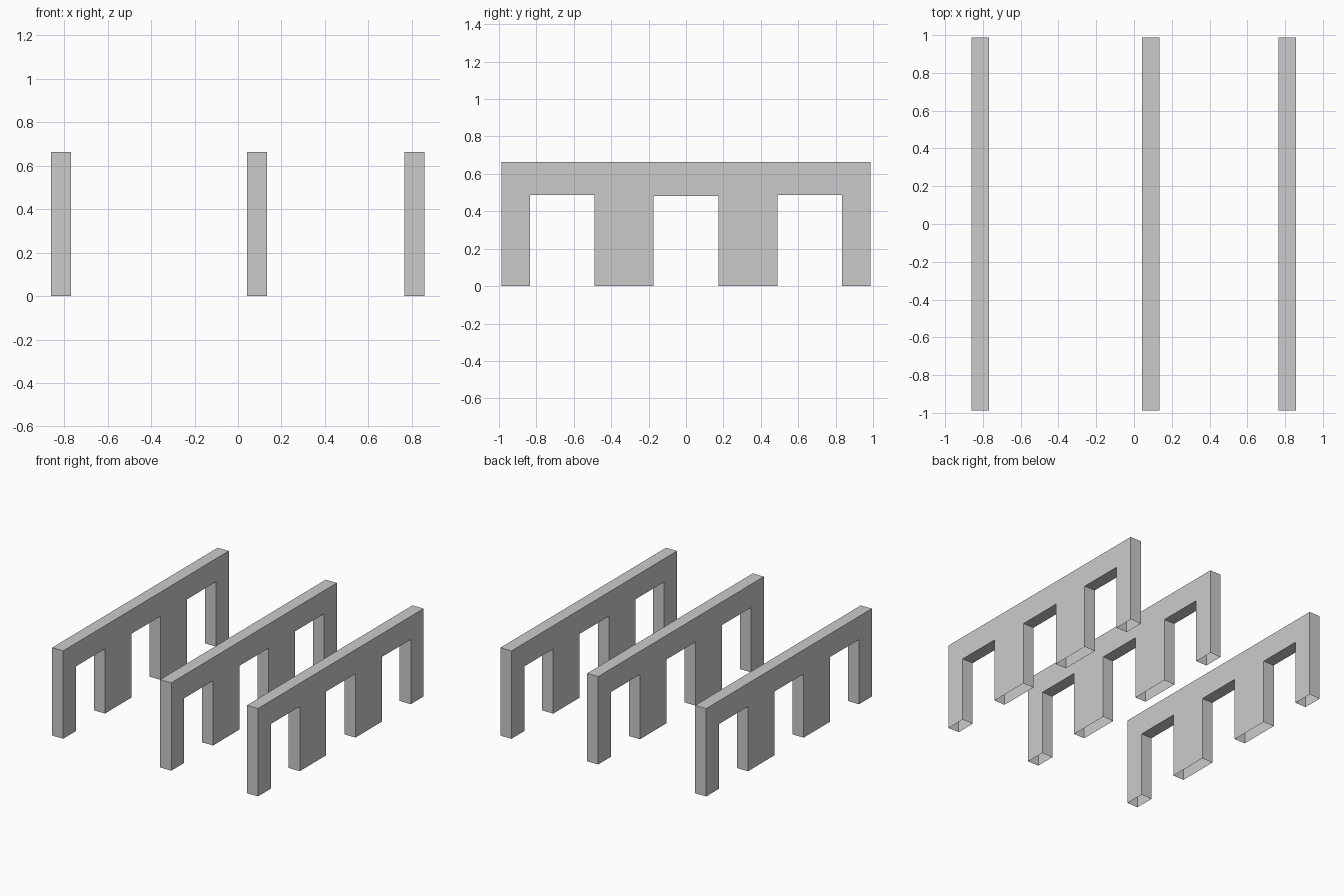
import bpy, bmesh

if "Cube" in bpy.data.objects:
    bpy.data.objects.remove(bpy.data.objects["Cube"])

# Shared wall dimensions
HALF_LEN, HEIGHT, THICK = 0.987, 0.663, 0.092
# Doorways: start y, end y, top z
OPENINGS = [(-0.834, -0.489, 0.488), (-0.175, 0.175, 0.481), (0.489, 0.834, 0.488)]


def wall_outline():
    pts = [(-HALF_LEN, 0)]
    for y0, y1, z in OPENINGS:
        pts += [(y0, 0), (y0, z), (y1, z), (y1, 0)]
    return pts + [(HALF_LEN, 0), (HALF_LEN, HEIGHT), (-HALF_LEN, HEIGHT)]


def build_wall(name, x):
    bm = bmesh.new()
    # Side profile extruded through the wall thickness
    face = bm.faces.new([bm.verts.new((x - THICK / 2, y, z)) for y, z in wall_outline()])
    ext = bmesh.ops.extrude_face_region(bm, geom=[face], use_keep_orig=True)
    verts = [g for g in ext["geom"] if isinstance(g, bmesh.types.BMVert)]
    bmesh.ops.translate(bm, verts=verts, vec=(THICK, 0, 0))
    bmesh.ops.recalc_face_normals(bm, faces=bm.faces[:])
    # The feet are open underneath
    feet = [f for f in bm.faces if all(abs(v.co.z) < 1e-5 for v in f.verts)]
    bmesh.ops.delete(bm, geom=feet, context='FACES_ONLY')
    mesh = bpy.data.meshes.new(name)
    bm.to_mesh(mesh)
    bm.free()
    bpy.context.collection.objects.link(bpy.data.objects.new(name, mesh))


# Three parallel walls
for name, x in (("left_wall", -0.814), ("middle_wall", 0.088), ("right_wall", 0.812)):
    build_wall(name, x)
